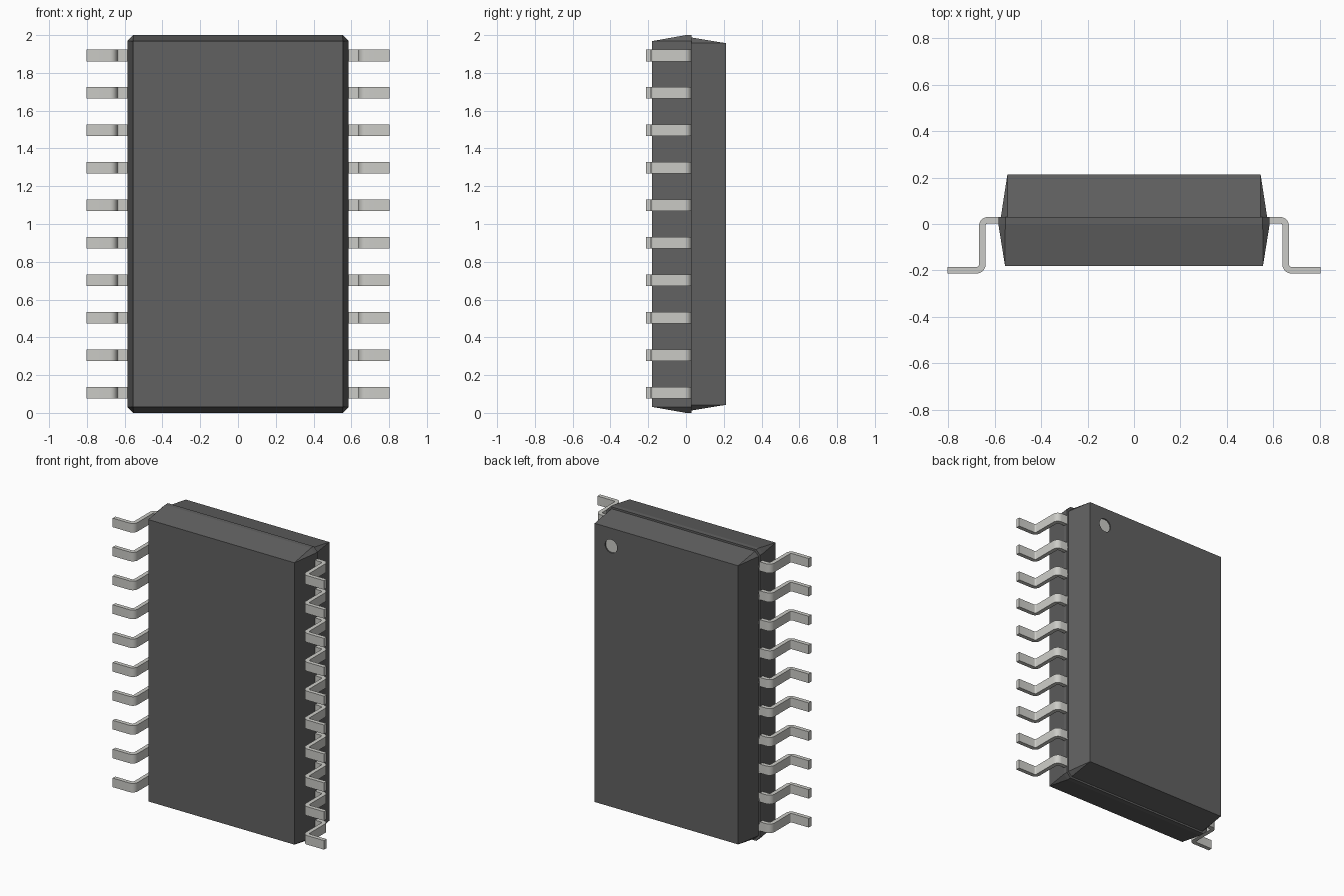
import bpy, bmesh, math

if "Cube" in bpy.data.objects:
    bpy.data.objects.remove(bpy.data.objects["Cube"])


def material(name, rgb):
    m = bpy.data.materials.new(name)
    m.diffuse_color = (*rgb, 1)
    m.use_nodes = True
    m.node_tree.nodes["Principled BSDF"].inputs["Base Color"].default_value = m.diffuse_color
    return m


dark = material("dark_plastic", (0.12, 0.12, 0.12))
metal = material("pale_metal", (0.6, 0.6, 0.57))


def loft(name, rings, mat):
    """Skin a series of equal-length rings and cap both ends."""
    bm = bmesh.new()
    loops = [[bm.verts.new(p) for p in r] for r in rings]
    n = len(loops[0])
    for a, b in zip(loops, loops[1:]):
        for i in range(n):
            j = (i + 1) % n
            bm.faces.new((a[i], a[j], b[j], b[i]))
    bm.faces.new(loops[0])
    bm.faces.new(loops[-1])
    bmesh.ops.remove_doubles(bm, verts=bm.verts[:], dist=1e-5)
    bmesh.ops.recalc_face_normals(bm, faces=bm.faces[:])
    me = bpy.data.meshes.new(name)
    bm.to_mesh(me)
    bm.free()
    ob = bpy.data.objects.new(name, me)
    bpy.context.collection.objects.link(ob)
    me.materials.append(mat)
    return ob


def outline(y, w, h, cut):
    """Rectangle about z = 1 with corners cut off (cut 0 gives sharp corners)."""
    pts = []
    for sx, sz in ((1, 1), (-1, 1), (-1, -1), (1, -1)):
        pair = [(sx * w, y, 1 + sz * (h - cut)), (sx * (w - cut), y, 1 + sz * h)]
        pts += pair if sx * sz > 0 else pair[::-1]
    return pts


# Package body: wide ridge, small step to the narrower back half
body = loft("package_body", [
    outline(-0.181, 0.555, 0.968, 0),
    outline(0.0, 0.584, 1.0, 0.03),
    outline(0.03, 0.584, 1.0, 0.03),
    outline(0.03, 0.573, 0.987, 0.028),
    outline(0.213, 0.545, 0.957, 0),
], dark)


def disc(name, radius, y, depth):
    bpy.ops.mesh.primitive_cylinder_add(vertices=32, radius=radius, depth=depth,
                                        location=(0.42, y, 1.833),
                                        rotation=(math.pi / 2, 0, 0))
    ob = bpy.context.object
    ob.name = name
    return ob


# Shallow round pocket with a pale orientation dot
cutter = disc("dot_cutter", 0.046, 0.213, 0.02)
cutter.data.materials.append(dark)
cutter.hide_render = True
cutter.hide_set(True)
pocket = body.modifiers.new("pocket", 'BOOLEAN')
pocket.operation = 'DIFFERENCE'
pocket.object = cutter
pocket.solver = 'EXACT'
dot = disc("orientation_dot", 0.046, 0.2, 0.01)
dot.data.materials.append(metal)

# Gull-wing lead: centreline points with normals, rounded at both bends
HALF, R, STEPS = 0.014, 0.024, 6
X, TOP, FOOT = 0.653, 0.016, -0.199
path = [((0.55, TOP), (0, 1))]
for i in range(STEPS + 1):
    a = math.pi / 2 * (1 - i / STEPS)
    c, s = math.cos(a), math.sin(a)
    path.append(((X - R + R * c, TOP - R + R * s), (c, s)))
for i in range(STEPS + 1):
    a = math.pi + math.pi / 2 * i / STEPS
    c, s = math.cos(a), math.sin(a)
    path.append(((X + R + R * c, FOOT + R + R * s), (-c, -s)))
path.append(((0.803, FOOT), (0, 1)))

rings = []
for (px, py), (nx, ny) in path:
    rings.append([(px + o * HALF * nx, py + o * HALF * ny, 0.107 + dz)
                  for o, dz in ((1, -0.031), (1, 0.031), (-1, 0.031), (-1, -0.031))])
leads = loft("metal_leads", rings, metal)

# Ten leads per side
row = leads.modifiers.new("row", 'ARRAY')
row.count = 10
row.use_relative_offset = False
row.use_constant_offset = True
row.constant_offset_displace = (0, 0, 0.1984)
leads.modifiers.new("both_sides", 'MIRROR')

bpy.ops.object.select_all(action='DESELECT')
leads.select_set(True)
bpy.context.view_layer.objects.active = leads
bpy.ops.object.shade_smooth_by_angle(angle=math.radians(30))
